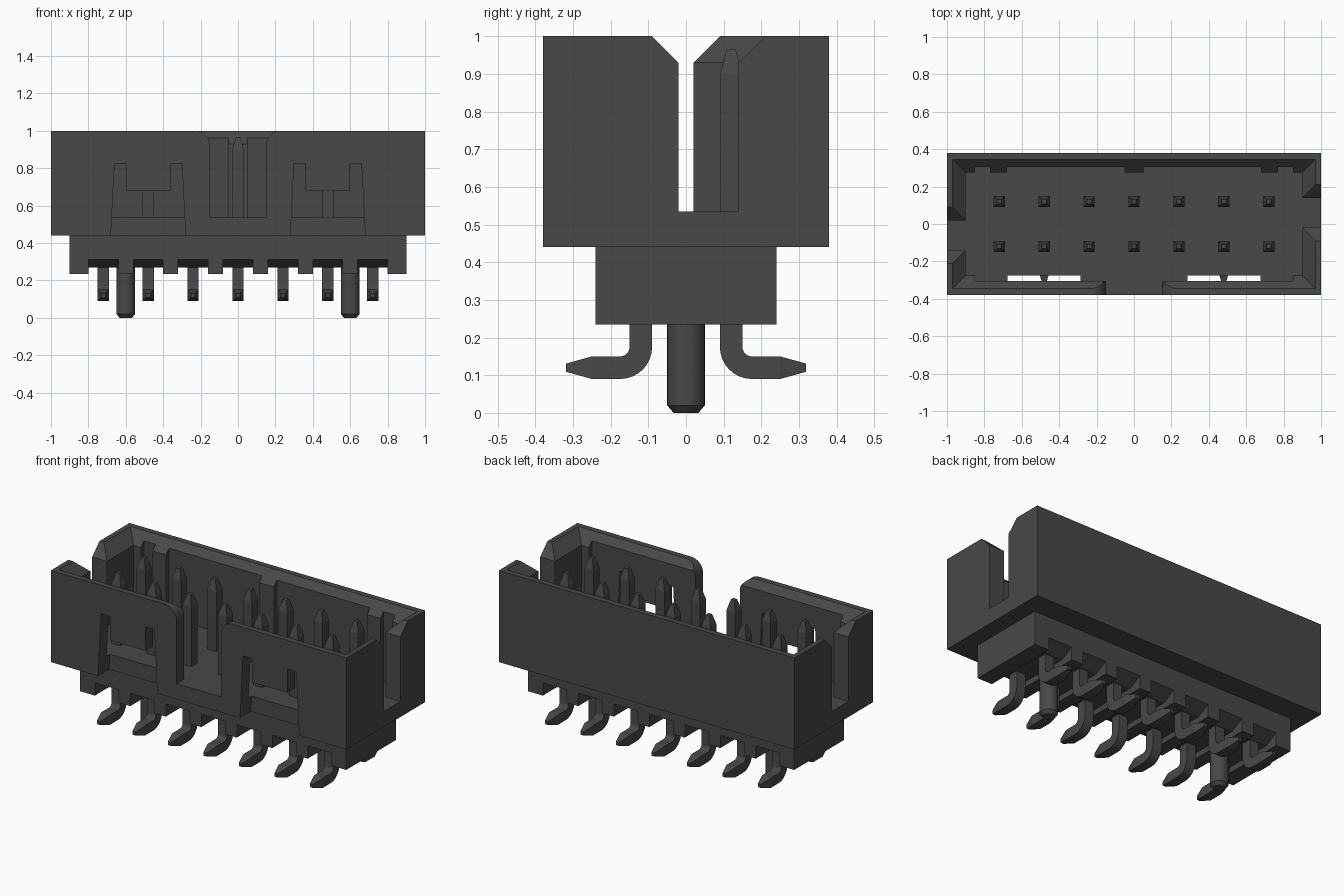
import bpy, bmesh, math
from mathutils import Vector

cube = bpy.data.objects.get("Cube")
if cube:
    bpy.data.objects.remove(cube, do_unlink=True)

mat = bpy.data.materials.new("charcoal")
mat.use_nodes = True
charcoal = (0.065, 0.065, 0.065, 1)
mat.diffuse_color = charcoal
mat.node_tree.nodes["Principled BSDF"].inputs["Base Color"].default_value = charcoal


def make_object(name, bm):
    bmesh.ops.recalc_face_normals(bm, faces=bm.faces)
    mesh = bpy.data.meshes.new(name)
    bm.to_mesh(mesh)
    bm.free()
    mesh.materials.append(mat)
    obj = bpy.data.objects.new(name, mesh)
    bpy.context.collection.objects.link(obj)
    return obj


def loft(name, rings):
    """Skin a row of matching rings and close both ends."""
    bm = bmesh.new()
    loops = [[bm.verts.new(p) for p in ring] for ring in rings]
    for a, b in zip(loops, loops[1:]):
        for i in range(len(a)):
            j = (i + 1) % len(a)
            bm.faces.new((a[i], a[j], b[j], b[i]))
    bm.faces.new(loops[0])
    bm.faces.new(loops[-1])
    return make_object(name, bm)


def prism(name, points, axis, lo, hi):
    """Extrude a flat outline along x or y."""
    def place(p, d):
        return (d, p[0], p[1]) if axis == "x" else (p[0], d, p[1])
    return loft(name, [[place(p, d) for p in points] for d in (lo, hi)])


def rect(x0, x1, y0, y1, z):
    return [(x0, y0, z), (x1, y0, z), (x1, y1, z), (x0, y1, z)]


def box(name, x0, x1, y0, y1, z0, z1):
    return loft(name, [rect(x0, x1, y0, y1, z) for z in (z0, z1)])


def apply_boolean(obj, tool, operation):
    mod = obj.modifiers.new("boolean", "BOOLEAN")
    mod.operation = operation
    mod.solver = "EXACT"
    mod.object = tool
    bpy.context.view_layer.objects.active = obj
    bpy.ops.object.modifier_apply(modifier=mod.name)
    bpy.data.objects.remove(tool, do_unlink=True)


TOP, STEP, FLOOR, BASE = 1.0, 0.44, 0.535, 0.235
PIN_X = [0.24 * i for i in range(-3, 4)]

# Shroud with its narrower base
housing = box("housing", -1, 1, -0.38, 0.38, STEP, TOP)
apply_boolean(housing, box("base", -0.9, 0.9, -0.24, 0.24, BASE, 0.48), "UNION")

cutters = []

# Cavity with a bevelled lead-in around the rim
cutters.append(loft("cavity", [
    rect(-0.9, 0.9, -0.275, 0.275, FLOOR),
    rect(-0.9, 0.9, -0.275, 0.275, 0.93),
    rect(-0.97, 0.97, -0.345, 0.345, TOP),
    rect(-0.97, 0.97, -0.345, 0.345, 1.1)]))

# Shallow wall reliefs that leave guide ribs
for x0, x1 in ((-0.85, -0.77), (-0.68, -0.05), (0.05, 0.68), (0.77, 0.85)):
    cutters.append(box("back_relief", x0, x1, 0.2, 0.305, FLOOR, 0.965))
cutters.append(box("front_relief", -0.85, 0.85, -0.305, -0.2, FLOOR, 0.965))

# Keying slot in the front wall with rounded shoulders
arc = [(0.23 - 0.08 * math.cos(a), 0.92 + 0.08 * math.sin(a))
       for a in [math.pi / 2 * i / 8 for i in range(9)]]
half = [(0.15, FLOOR)] + arc + [(0.23, 1.1)]
outline = half + [(-x, z) for x, z in reversed(half)]
cutters.append(prism("key_slot", outline, "y", -0.5, -0.2))

# Slots in the end walls, offset to opposite sides
end_slot = [(-0.02, FLOOR), (0.14, FLOOR), (0.14, 0.93), (0.21, TOP),
            (0.21, 1.1), (-0.09, 1.1), (-0.09, TOP), (-0.02, 0.93)]
for s in (-1, 1):
    points = [(s * y, z) for y, z in end_slot]
    cutters.append(prism("end_slot", points, "x", s * 0.85, s * 1.1))

# Latch windows in the front wall, open at the bottom
window = [(0.2, 0.4), (0.2, STEP), (0.18, 0.825), (0.12, 0.825), (0.12, 0.68)]
window = window + [(-x, z) for x, z in reversed(window)]
for cx in (-0.48, 0.48):
    points = [(cx + x, z) for x, z in window]
    cutters.append(prism("latch_window", points, "y", -0.5, -0.275))

# Grooves under the base, one for each pair of legs
groove = [(-0.3, 0.1), (0.3, 0.1), (0.3, 0.345), (0.16, 0.27),
          (-0.16, 0.27), (-0.3, 0.345)]
for x in PIN_X:
    cutters.append(prism("leg_groove", groove, "x", x - 0.08, x + 0.08))

for cutter in cutters:
    apply_boolean(housing, cutter, "DIFFERENCE")

# Contact pins: pointed top, bent leg and tapered foot
W = 0.03
path = [(0.12, 0.965, 0, 0.012), (0.12, 0.9, 0, W)]
for i in range(9):
    a = math.pi / 2 * i / 8
    path.append((0.175 - 0.055 * math.cos(a), 0.175 - 0.055 * math.sin(a), a, W))
path += [(0.25, 0.12, math.pi / 2, W), (0.318, 0.12, math.pi / 2, 0.011)]


def pin_ring(x, side, y, z, a, w):
    across = Vector((0, math.cos(a), math.sin(a))) * w
    ring = []
    for u, v in ((-1, -1), (1, -1), (1, 1), (-1, 1)):
        p = Vector((x + u * w, y, z)) + across * v
        ring.append((p.x, side * p.y, p.z))
    return ring


for side, row in ((-1, "front"), (1, "back")):
    for n, x in enumerate(PIN_X):
        pin = loft(f"{row}_pin_{n + 1}", [pin_ring(x, side, *p) for p in path])
        bpy.ops.object.select_all(action="DESELECT")
        pin.select_set(True)
        bpy.context.view_layer.objects.active = pin
        bpy.ops.object.shade_smooth_by_angle(angle=math.radians(13))

# Round locating pegs
for cx, name in ((-0.6, "right_peg"), (0.6, "left_peg")):
    rings = [[(cx + r * math.cos(t), r * math.sin(t), z)
              for t in [math.tau * i / 32 for i in range(32)]]
             for r, z in ((0.033, 0), (0.05, 0.02), (0.05, 0.3))]
    peg = loft(name, rings)
    bpy.ops.object.select_all(action="DESELECT")
    peg.select_set(True)
    bpy.context.view_layer.objects.active = peg
    bpy.ops.object.shade_smooth_by_angle(angle=math.radians(25))
